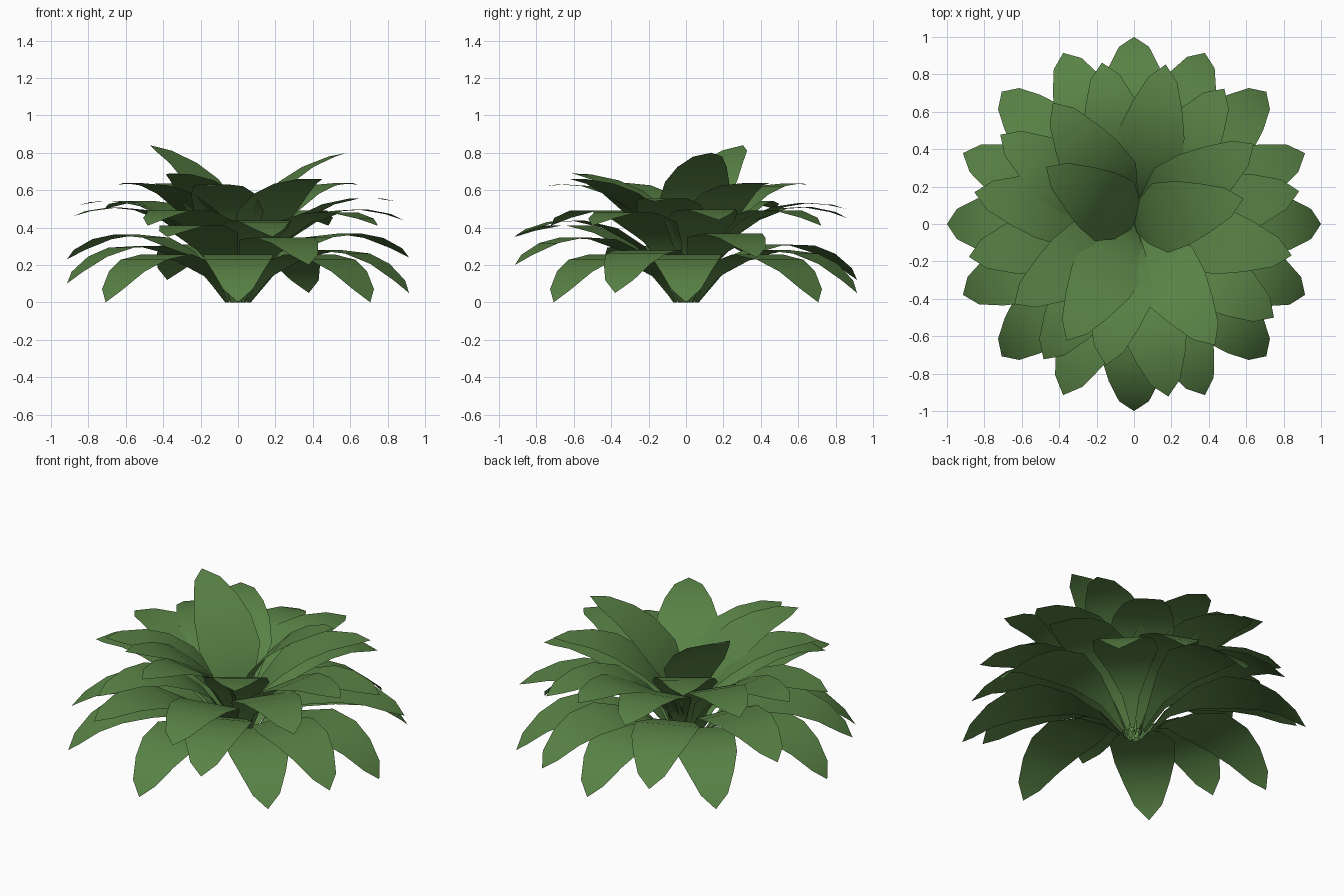
import bpy, bmesh, math
from mathutils import Vector

if "Cube" in bpy.data.objects:
    bpy.data.objects.remove(bpy.data.objects["Cube"])

green = bpy.data.materials.new("leaf_green")
green.diffuse_color = (0.10, 0.225, 0.06, 1)
green.use_nodes = True
green.node_tree.nodes["Principled BSDF"].inputs["Base Color"].default_value = green.diffuse_color

LENGTH = 1.1
# position along the leaf, half width
OUTLINE = [(0, .01), (.17, .05), (.33, .12), (.5, .19), (.66, .175),
           (.79, .135), (.92, .08), (1, 0)]


def half_bend(ratio):
    """Half bend angle whose arc has this chord / length ratio."""
    lo, hi = 0.001, 3.0
    for _ in range(40):
        mid = (lo + hi) / 2
        if math.sin(mid) / mid > ratio:
            lo = mid
        else:
            hi = mid
    return lo


def leaf(bm, base_r, angle, tip_r, tip_z):
    """Flat blade bent in an arc from the base to the given tip."""
    dr = tip_r - base_r
    h = half_bend(min(.999, math.hypot(dr, tip_z) / LENGTH))
    start = math.atan2(tip_z, dr) + h
    k = 2 * h
    a = math.radians(angle)
    out = Vector((math.cos(a), math.sin(a), 0))
    side = Vector((-out.y, out.x, 0))
    rows = []
    for s, w in OUTLINE:
        r = base_r + LENGTH * (math.sin(start) - math.sin(start - k * s)) / k
        z = LENGTH * (math.cos(start - k * s) - math.cos(start)) / k
        c = out * r + Vector((0, 0, max(z, 0)))
        if w:
            rows.append([bm.verts.new(c - side * w), bm.verts.new(c + side * w)])
        else:
            rows.append([bm.verts.new(c)])
    for p, q in zip(rows, rows[1:]):
        f = bm.faces.new([p[0]] + q + [p[1]])
        f.smooth = True


def whorl(name, base_r, leaves):
    bm = bmesh.new()
    for spec in leaves:
        leaf(bm, base_r, *spec)
    me = bpy.data.meshes.new(name)
    bm.to_mesh(me)
    bm.free()
    me.materials.append(green)
    ob = bpy.data.objects.new(name, me)
    bpy.context.collection.objects.link(ob)


# each whorl has eight leaves; (angle, tip radius, tip height)
# drooping leaves touching the ground
whorl("ground_leaves", .08, [(45 * i, 1.0, 0) for i in range(8)])
# leaves between them, lifted unevenly
LOW = [.24, .05, .12, .23, .10, .35, .20, .05]
whorl("low_leaves", .07, [(22.5 + 45 * i, .99, z) for i, z in enumerate(LOW)])
# arching middle leaves
MIDDLE = [(.90, .44), (.87, .41), (.88, .45), (.86, .50),
          (.90, .46), (.87, .41), (.94, .35), (.90, .41)]
whorl("middle_leaves", .06,
      [(11.25 + 45 * i, r, z) for i, (r, z) in enumerate(MIDDLE)])
# level upper leaves
UPPER = [(.77, .63), (.87, .50), (.78, .63), (.87, .52),
         (.77, .63), (.77, .62), (.78, .66), (.86, .54)]
whorl("upper_leaves", .04,
      [(33.75 + 45 * i, r, z) for i, (r, z) in enumerate(UPPER)])
# upright leaves at the crown
whorl("crown_leaves", 0, [(147, .56, .84), (13, .6, .8), (-120, .72, .69)])
